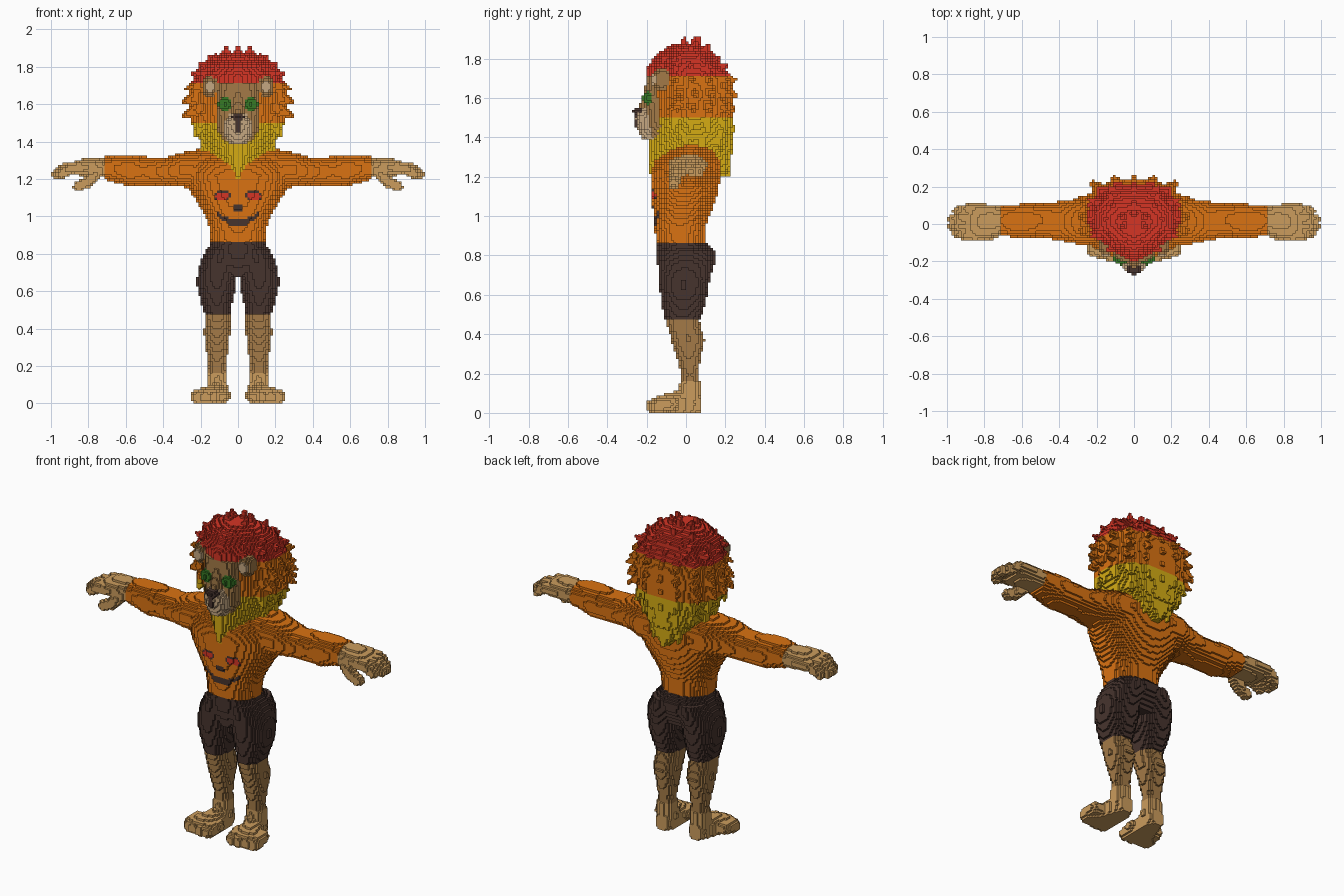
import bpy, math, random
from mathutils import Vector

random.seed(4)
S = 0.0125                      # edge of one block
COLOURS = {
    "orange": (0.70, 0.17, 0.006), "red": (0.66, 0.035, 0.018),
    "yellow": (0.66, 0.41, 0.007), "tan": (0.60, 0.335, 0.11),
    "brown": (0.37, 0.195, 0.063), "cream": (0.56, 0.385, 0.22),
    "dark brown": (0.062, 0.034, 0.027), "green": (0.037, 0.19, 0.018)}
MATS = {}
for name, c in COLOURS.items():
    MATS[name] = bpy.data.materials.new(name)
    MATS[name].diffuse_color = (*c, 1)
cells = {}                      # block index -> (part, colour)


def put(part, colour, c):
    """Fill one block and its mirror image."""
    if c[0] < 0 or c[2] < 0:
        return
    if callable(colour):
        colour = colour(*[(i + .5) * S for i in c])
    cells[c] = cells[(-1 - c[0], c[1], c[2])] = (part, colour)


def span(lo, hi):
    return range(math.floor(lo / S - .5) + 1, math.floor(hi / S - .5) + 1)


def loft(part, colour, axis, stations, n_neg=2.2, n_pos=2.2):
    """Superellipse sections along an axis: (position, cu, cv, ru, rv)."""
    u, v = [k for k in range(3) if k != axis]
    for a, b in zip(stations, stations[1:]):
        for i in span(min(a[0], b[0]), max(a[0], b[0])):
            t = ((i + .5) * S - a[0]) / (b[0] - a[0])
            cu, cv, ru, rv = [p + (q - p) * t for p, q in zip(a[1:], b[1:])]
            for j in span(cu - ru, cu + ru):
                for k in span(cv - rv, cv + rv):
                    q = ((k + .5) * S - cv) / rv
                    n = n_neg if q < 0 else n_pos
                    if abs(((j + .5) * S - cu) / ru) ** n + abs(q) ** n <= 1:
                        c = [0, 0, 0]
                        c[axis], c[u], c[v] = i, j, k
                        put(part, colour, tuple(c))


def ball(part, colour, centre, radii):
    x, y, z = centre
    rx, ry, rz = radii
    for i in span(x - rx, x + rx):
        for j in span(y - ry, y + ry):
            for k in span(z - rz, z + rz):
                d = [((m + .5) * S - o) / r for m, o, r in zip((i, j, k), centre, radii)]
                if sum(e * e for e in d) <= 1:
                    put(part, colour, (i, j, k))


def tube(part, colour, points):
    """Rounded, tapered tube through (x, y, z, radius) points."""
    for p, q in zip(points, points[1:]):
        a, b = Vector(p[:3]), Vector(q[:3])
        ab, r = b - a, max(p[3], q[3])
        rng = [span(min(a[m], b[m]) - r, max(a[m], b[m]) + r) for m in range(3)]
        for i in rng[0]:
            for j in rng[1]:
                for k in rng[2]:
                    w = Vector(((i + .5) * S, (j + .5) * S, (k + .5) * S)) - a
                    t = min(1, max(0, w.dot(ab) / ab.length_squared))
                    if (w - ab * t).length <= p[3] + (q[3] - p[3]) * t:
                        put(part, colour, (i, j, k))


def chest_paint(x, y, z):
    """Smiling face painted on the front of the torso."""
    x = abs(x)
    if y < -0.05:
        if ((x - .085) / .038) ** 2 + ((z - 1.108) / .018) ** 2 < 1:
            return "red"
        if ((x - .085) / .047) ** 2 + ((z - 1.112) / .027) ** 2 < 1:
            return "dark brown"
        if 1.03 < z < 1.06 and x < .028:
            return "dark brown"
        s = (x / .115) ** 2
        if s < 1 and .945 + .07 * s < z < .985 + .04 * s:
            return "dark brown"
    return "orange"


def mane_paint(x, y, z):
    return "red" if z > 1.71 else "orange" if z > 1.5 else "yellow"


# legs
loft("legs", "brown", 2, [
    (.12, .11, .02, .052, .05), (.2, .11, .02, .047, .042), (.3, .112, .012, .06, .065),
    (.37, .112, .012, .07, .085), (.45, .11, -.015, .07, .085), (.5, .11, -.02, .07, .085)])

# feet with ankles and toes
loft("feet", "tan", 2, [(.06, .11, .015, .055, .055), (.16, .11, .02, .052, .05)])
loft("feet", "tan", 1, [
    (.07, .11, .05, .04, .045), (.02, .11, .055, .052, .062), (-.06, .125, .048, .066, .058),
    (-.13, .148, .04, .09, .05), (-.17, .15, .035, .09, .037)], 4, 2)
for x, y in ((.085, -.165), (.13, -.168), (.175, -.158), (.22, -.14)):
    tube("feet", "tan", [(x - .01, y + .07, .045, .035), (x, y, .036, .035)])

# shorts
loft("shorts", "dark brown", 2, [
    (.48, .11, -.018, .07, .095), (.55, .115, -.012, .086, .11), (.62, .115, -.01, .104, .122),
    (.68, .113, -.008, .106, .13), (.76, .1, 0, .1, .145), (.82, .085, 0, .085, .145)])
loft("shorts", "dark brown", 2, [
    (.68, 0, -.01, .12, .11), (.78, 0, 0, .185, .145), (.82, 0, 0, .168, .15),
    (.86, 0, -.022, .145, .125)])

# torso
loft("torso", chest_paint, 2, [
    (.86, 0, -.027, .148, .125), (.95, 0, -.03, .155, .13), (1.0, 0, -.022, .175, .143),
    (1.1, 0, -.01, .235, .165), (1.15, 0, -.005, .265, .172), (1.22, 0, 0, .285, .18),
    (1.28, 0, .01, .27, .17), (1.33, 0, .03, .24, .13), (1.37, 0, .05, .16, .08)], 2.3, 2.2)

# arms
loft("arms", "orange", 0, [
    (.13, .03, 1.25, .14, .115), (.22, .03, 1.25, .137, .108), (.3, .012, 1.25, .122, .092),
    (.4, .015, 1.24, .105, .072), (.5, .02, 1.24, .09, .08), (.58, .015, 1.245, .095, .086),
    (.66, .015, 1.255, .085, .073), (.71, .018, 1.257, .08, .062)])

# hands, fingers and thumbs
loft("hands", "tan", 0, [
    (.71, .018, 1.258, .075, .05), (.76, .015, 1.26, .09, .052),
    (.84, .01, 1.262, .1, .045), (.89, .01, 1.257, .095, .032)])
for y, tip in ((-.06, .945), (-.013, .975), (.034, .972), (.08, .945)):
    tube("hands", "tan", [(.85, y, 1.265, .028), (tip - .05, y, 1.258, .028),
                          (tip, y * .85, 1.225, .026)])
tube("hands", "tan", [(.75, -.045, 1.24, .035), (.8, -.06, 1.185, .032), (.855, -.062, 1.16, .028)])

# mane: body of hair
loft("mane", mane_paint, 2, [
    (1.2, 0, .015, .03, .205), (1.25, 0, .015, .085, .21), (1.3, 0, .015, .145, .21),
    (1.36, 0, .02, .185, .212), (1.42, 0, .02, .21, .214), (1.5, 0, .02, .25, .216),
    (1.62, 0, .02, .262, .22), (1.7, 0, .015, .255, .215), (1.75, 0, 0, .235, .2),
    (1.8, 0, 0, .21, .17), (1.84, 0, 0, .165, .125), (1.875, 0, 0, .08, .06)], 1.4, 2.6)

# mane: rings of tufts (tip height, rx, ry, first angle, count, base scale, base rise)
for z, rx, ry, a0, count, scale, rise in (
        (1.915, .072, .05, 60, 3, .7, -.1), (1.865, .16, .11, 15, 5, .65, -.09),
        (1.82, .21, .16, 0, 6, .65, -.07), (1.765, .25, .195, 35, 6, .65, -.02),
        (1.685, .275, .235, 72, 6, .7, .02), (1.61, .295, .245, 78, 6, .7, .03),
        (1.53, .295, .235, 75, 6, .7, .05), (1.43, .235, .225, 70, 6, .8, .1),
        (1.34, .19, .205, 85, 5, .85, .1), (1.24, .11, .195, 120, 4, .9, .1)):
    for n in range(count):
        a = math.radians(a0 + (180 - a0) * n / (count - 1))
        # push tufts at the back corners outwards to keep the head squarish
        k = 1 + (.16 * math.sin(2 * a) ** 2 if a > math.pi / 2 else 0)
        x, y = rx * k * math.sin(a), .015 - ry * k * math.cos(a)
        dz = random.uniform(-.012, .008)
        tube("mane", mane_paint, [(x * scale, y * scale, z + rise, .05), (x, y, z + dz, .008)])

# face and brow ridge
loft("face", "brown", 2, [
    (1.4, 0, -.1, .08, .09), (1.46, 0, -.1, .112, .1), (1.6, 0, -.1, .12, .106),
    (1.71, 0, -.1, .11, .1)], 3, 3)
tube("face", "brown", [(0, -.17, 1.66, .035), (0, -.205, 1.54, .035)])

# muzzle and nose
loft("muzzle", "cream", 2, [
    (1.385, 0, -.165, .045, .055), (1.44, 0, -.178, .075, .066), (1.5, 0, -.185, .074, .075),
    (1.545, 0, -.175, .045, .07)])
ball("nose", "dark brown", (0, -.245, 1.532), (.037, .027, .022))
ball("nose", "dark brown", (0, -.243, 1.485), (.014, .025, .045))

# eyes
ball("eyes", "green", (.07, -.188, 1.6), (.038, .032, .036))

# ears
ball("ears", "brown", (.15, -.12, 1.695), (.043, .05, .06))
ball("ears", "cream", (.15, -.16, 1.695), (.024, .02, .036))

# turn the blocks of each part into one mesh of visible faces
DIRS = [(k, s) for k in range(3) for s in (0, 1)]
for part in dict.fromkeys(p for p, _ in cells.values()):
    verts, faces, ids, slots = {}, [], [], []
    for c, (p, colour) in cells.items():
        if p != part:
            continue
        for k, s in DIRS:
            nb = list(c)
            nb[k] += 1 if s else -1
            if tuple(nb) in cells:
                continue
            quad = []
            for du, dv in ((0, 0), (1, 0), (1, 1), (0, 1)):
                q = list(c)
                q[k] += s
                q[(k + 1) % 3] += du
                q[(k + 2) % 3] += dv
                quad.append(verts.setdefault(tuple(q), len(verts)))
            faces.append(quad if s else quad[::-1])
            if colour not in slots:
                slots.append(colour)
            ids.append(slots.index(colour))
    if not faces:
        continue
    mesh = bpy.data.meshes.new(part)
    mesh.from_pydata([[e * S for e in v] for v in verts], [], faces)
    for colour in slots:
        mesh.materials.append(MATS[colour])
    mesh.polygons.foreach_set("material_index", ids)
    mesh.update()
    bpy.context.collection.objects.link(bpy.data.objects.new(part, mesh))
